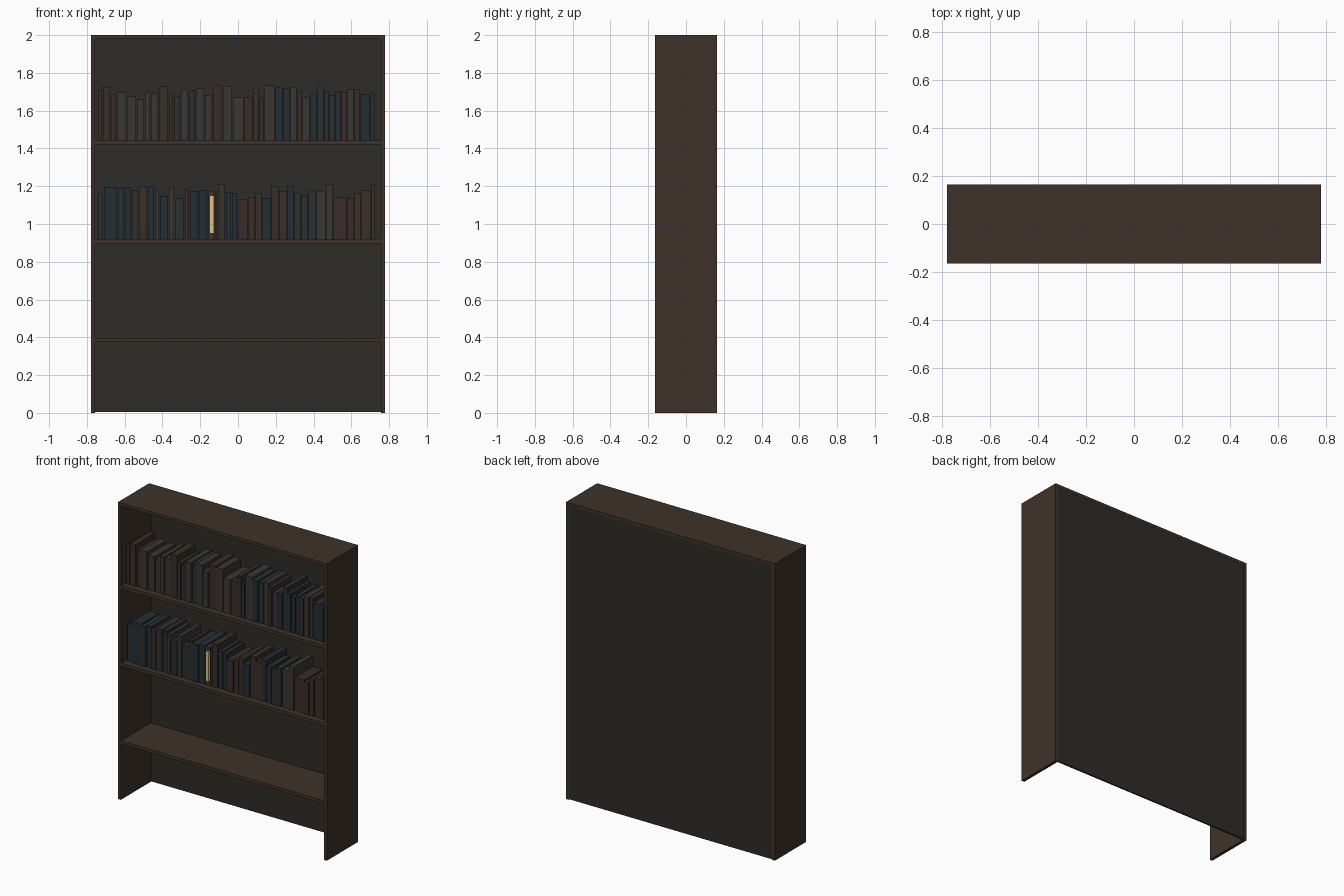
import bpy, random

if "Cube" in bpy.data.objects:
    bpy.data.objects.remove(bpy.data.objects["Cube"])

random.seed(4)
U = 0.0053  # book unit: widths and heights below are counted in this step


def material(name, rgb):
    m = bpy.data.materials.new(name)
    m.diffuse_color = (*rgb, 1)
    m.use_nodes = True
    m.node_tree.nodes["Principled BSDF"].inputs["Base Color"].default_value = m.diffuse_color
    return m


wood = material("dark_wood", (0.050, 0.032, 0.023))
panel = material("back_board", (0.028, 0.025, 0.020))
glow = material("pale_gold", (0.75, 0.55, 0.24))
covers = [material("cover_" + n, c) for n, c in (
    ("red", (0.042, 0.025, 0.024)), ("blue", (0.018, 0.028, 0.036)),
    ("grey", (0.042, 0.038, 0.032)), ("brown", (0.038, 0.028, 0.022)),
    ("slate", (0.024, 0.029, 0.030)))]


def box(name, x, y, z, mat):
    """Box spanning the (low, high) ranges on each axis."""
    bpy.ops.mesh.primitive_cube_add(
        size=1, location=[(a + b) / 2 for a, b in (x, y, z)])
    o = bpy.context.object
    o.name = name
    o.scale = [b - a for a, b in (x, y, z)]
    bpy.ops.object.transform_apply(location=False, rotation=False, scale=True)
    o.data.materials.append(mat)
    return o


# Case: sides, top, shelves and back; open at the bottom
for name, s in (("left_side", -1), ("right_side", 1)):
    box(name, sorted((s * 0.757, s * 0.777)), (-0.165, 0.165), (0, 2), wood)
box("top_board", (-0.757, 0.757), (-0.165, 0.165), (1.98, 2), wood)
for name, z in (("lower_shelf", 0.375), ("middle_shelf", 0.898), ("upper_shelf", 1.42)):
    box(name, (-0.757, 0.757), (-0.163, 0.16), (z, z + 0.022), wood)
box("back_panel", (-0.765, 0.765), (0.153, 0.164), (0.004, 1.995), panel)

# Books: (width, height) from left to right
upper = [(5, 50), (8, 53), (6, 46), (10, 48), (10, 44), (8, 41), (6, 48), (8, 47),
         (10, 54), (5, 46), (7, 44), (8, 51), (7, 50), (9, 52), (8, 45), (10, 55),
         (10, 54), (11, 43), (9, 43), (6, 52), (5, 43), (11, 55), (8, 53), (7, 52),
         (7, 53), (5, 49), (8, 43), (7, 46), (7, 55), (5, 49), (6, 45), (6, 49),
         (6, 48), (7, 51), (6, 51), (10, 46), (5, 48)]
middle = [(6, 46), (14, 52), (7, 51), (7, 52), (7, 49), (9, 53), (7, 53), (5, 50),
          (9, 43), (6, 52), (10, 41), (5, 50), (9, 48), (9, 49), (7, 48), (3, 46),
          (8, 55), (6, 47), (6, 46), (10, 40), (7, 42), (7, 46), (9, 41), (8, 53),
          (8, 48), (7, 53), (7, 46), (7, 44), (8, 49), (10, 48), (7, 55), (14, 42),
          (7, 41), (7, 46), (10, 49), (4, 55)]

for row, base, books in (("upper", 1.442, upper), ("middle", 0.92, middle)):
    x = -0.742
    for w, h in books:
        depth = random.uniform(0.19, 0.23)
        front = -0.12 + random.uniform(-0.006, 0.006)
        box(row + "_book", (x, x + w * U - 0.004), (front, front + depth),
            (base, base + h * U), random.choice(covers))
        x += w * U

# Gilded spine of the one bright book
box("gold_spine", (-0.152, -0.127), (-0.13, -0.11), (0.95, 1.15), glow)
